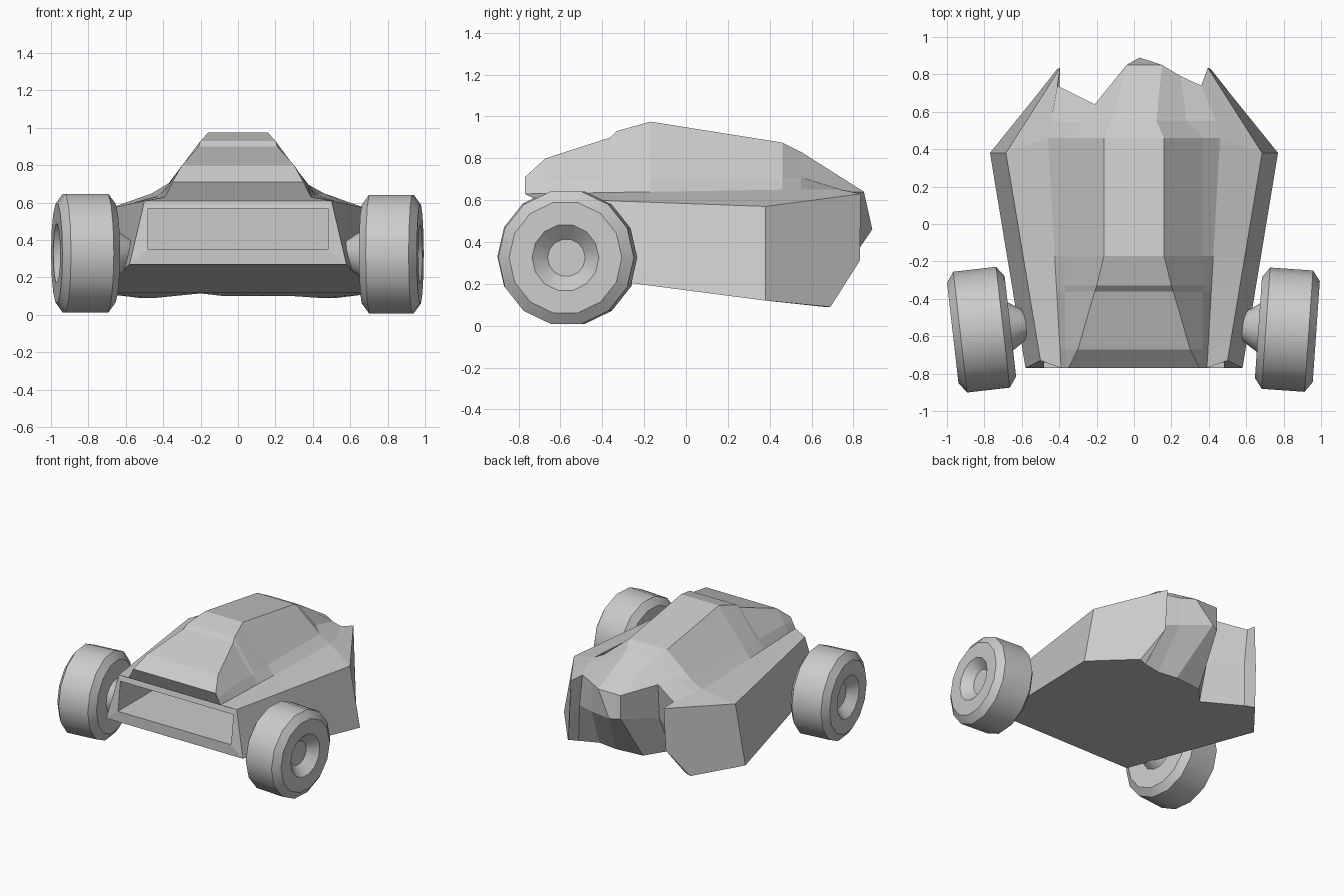
import bpy, bmesh
from math import sin, cos, pi, radians
from mathutils import Matrix

if "Cube" in bpy.data.objects:
    bpy.data.objects.remove(bpy.data.objects["Cube"])


def finish(name, bm, weld=0.0005):
    bmesh.ops.remove_doubles(bm, verts=bm.verts, dist=weld)
    bmesh.ops.recalc_face_normals(bm, faces=bm.faces)
    me = bpy.data.meshes.new(name)
    bm.to_mesh(me)
    bm.free()
    ob = bpy.data.objects.new(name, me)
    bpy.context.collection.objects.link(ob)
    return ob


def face(bm, pts):
    return bm.faces.new([bm.verts.new(p) for p in pts])


def bridge(bm, a, b, closed=True):
    n = len(a)
    for i in range(n if closed else n - 1):
        j = (i + 1) % n
        face(bm, [a[i], a[j], b[j], b[i]])


def flip(p):
    return (-p[0], p[1], p[2])


bm = bmesh.new()

# Main body: cross-sections from nose to the break (y, roof half-width, roof height, crease x, crease z)
stations = [(-.77, .35, .71, .37, .67), (-.67, .30, .80, .37, .695), (-.36, .21, .90, .37, .70),
            (-.33, .20, .93, .37, .70), (-.17, .16, .975, .37, .705), (.46, .16, .875, .37, .70)]


def mix(a, b, t):
    return tuple(u + (v - u) * t for u, v in zip(a, b))


rings = []
for y, tx, tz, mx, mz in stations:
    t = (y + .77) / 1.23
    half = [mix((.58, -.77, .27), (.77, .38, .12), t),
            mix((.50, -.73, .61), (.685, .38, .57), t),
            mix((.39, -.77, .63), (.46, .46, .65), t),
            (mx, y, mz), (tx, y, tz)]
    rings.append(half + [flip(p) for p in reversed(half)])
for a, b in zip(rings, rings[1:]):
    bridge(bm, a, b)

# Nose with a deep rectangular intake
r = rings[0]
face(bm, r[1:9])
outer = [r[0], r[1], r[8], r[9]]
rect = [(.48, .35), (.48, .57), (-.48, .57), (-.48, .35)]
lip = [(x, -.77 if z < .5 else -.74, z) for x, z in rect]
back = [(x, -.30, z) for x, z in rect]
bridge(bm, outer, lip)
bridge(bm, lip, back)
face(bm, back)

# Broken rear centre: columns left to right, each from cabin down to the floor
columns = [
    [(-.46, .46, .65), (-.44, .55, .65), (-.41, .74, .65), (-.40, .72, .40), (-.45, .66, .09)],
    [(-.37, .46, .70), (-.27, .54, .73), (-.21, .64, .69), (-.18, .58, .40), (-.20, .47, .115)],
    [(-.16, .46, .875), (-.12, .55, .83), (-.04, .85, .64), (-.04, .85, .46), (-.07, .62, .10)],
    [(.16, .46, .875), (.12, .55, .83), (.15, .85, .64), (.03, .89, .46), (.15, .64, .10)],
    [(.37, .46, .70), (.28, .55, .71), (.25, .79, .64), (.25, .79, .42), (.30, .62, .10)],
    [(.46, .46, .65), (.44, .55, .65), (.36, .74, .65), (.40, .72, .40), (.45, .66, .09)]]
for a, b in zip(columns, columns[1:]):
    bridge(bm, a, b, closed=False)

# Torn rear side panels, one per side
shoulder, sill = (.685, .38, .57), (.77, .38, .12)
end_top, end_mid, end_low = (.395, .835, .63), (.41, .83, .31), (.52, .69, .09)
for m, col in ((lambda p: p, columns[5]), (flip, columns[0])):
    face(bm, [m(sill), m(end_low), m(end_mid), m(end_top), m(shoulder)])
    face(bm, [m(shoulder), m(end_top), col[2], col[1], col[0]])
    face(bm, [m(end_top), m(end_mid), col[3], col[2]])
    face(bm, [m(end_mid), m(end_low), col[4], col[3]])

# Rear floor with the torn outline
face(bm, [flip(sill), flip(end_low)] + [c[4] for c in columns] + [end_low, sill])
finish("car_body", bm)

# Wheels: lathed tyre, recessed rim and inner axle stub, slightly toed in
profile = [(-.245, 0), (-.245, .07), (-.155, .13), (-.155, .27), (-.115, .325), (.115, .325),
           (.155, .27), (.155, .16), (.09, .09), (.09, 0)]
SIDES = 14


def wheel(name, loc, angle):
    bm = bmesh.new()
    loops = [[(a, r * cos(2 * pi * i / SIDES), r * sin(2 * pi * i / SIDES)) for i in range(SIDES)]
             for a, r in profile]
    face(bm, loops[1])
    face(bm, loops[-2])
    for a, b in zip(loops[1:-2], loops[2:-1]):
        bridge(bm, a, b)
    ob = finish(name, bm)
    ob.data.transform(Matrix.Translation(loc) @ Matrix.Rotation(radians(angle), 4, 'Z'))
    bpy.context.view_layer.objects.active = ob
    bpy.ops.object.select_all(action='DESELECT')
    ob.select_set(True)
    bpy.ops.object.shade_smooth_by_angle(angle=radians(30))


wheel("front_wheel_right", (.82, -.565, .325), -4)
wheel("front_wheel_left", (-.815, -.565, .33), 186.5)
